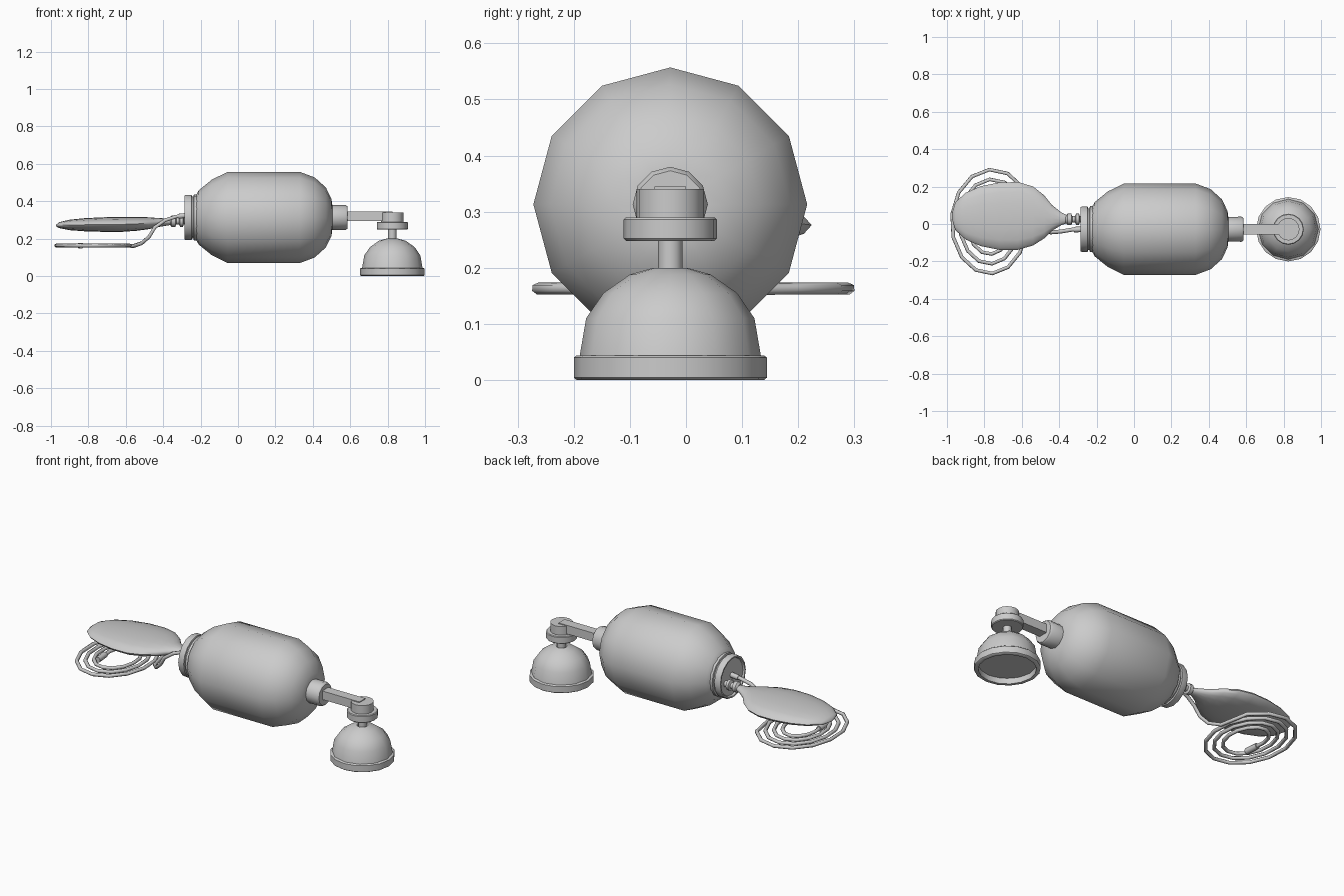
import bpy, bmesh, math
from mathutils import Vector

if "Cube" in bpy.data.objects:
    bpy.data.objects.remove(bpy.data.objects["Cube"])

AY, AZ = -0.028, 0.313   # main axis of the squeeze bag
MX = 0.825               # mask centre


def finish(name, bm, angle=40):
    bmesh.ops.remove_doubles(bm, verts=bm.verts, dist=1e-5)
    bmesh.ops.recalc_face_normals(bm, faces=bm.faces)
    me = bpy.data.meshes.new(name)
    bm.to_mesh(me)
    bm.free()
    ob = bpy.data.objects.new(name, me)
    bpy.context.collection.objects.link(ob)
    bpy.ops.object.select_all(action='DESELECT')
    ob.select_set(True)
    bpy.context.view_layer.objects.active = ob
    bpy.ops.object.shade_smooth_by_angle(angle=math.radians(angle))
    return ob


def skin(name, rings, caps=True, loop=False, angle=40):
    """Join a list of point rings into one surface."""
    bm = bmesh.new()
    vs = [[bm.verts.new(p) for p in r] for r in rings]
    n = len(vs[0])
    pairs = list(zip(vs, vs[1:])) + ([(vs[-1], vs[0])] if loop else [])
    for a, b in pairs:
        for i in range(n):
            j = (i + 1) % n
            bm.faces.new((a[i], a[j], b[j], b[i]))
    if caps and not loop:
        bm.faces.new(vs[0])
        bm.faces.new(vs[-1])
    return finish(name, bm, angle)


def lathe(name, profile, axis, centre, n=12, **kw):
    """Profile is (position along axis, radius)."""
    rings = []
    for t, r in profile:
        ring = []
        for i in range(n):
            a = 2 * math.pi * i / n
            c, s = r * math.cos(a), r * math.sin(a)
            ring.append((t, centre[0] + c, centre[1] + s) if axis == 'x'
                        else (centre[0] + c, centre[1] + s, t))
        rings.append(ring)
    return skin(name, rings, **kw)


def tube(name, pts, radius):
    cu = bpy.data.curves.new(name, 'CURVE')
    cu.dimensions = '3D'
    cu.bevel_depth = radius
    cu.bevel_resolution = 1
    cu.use_fill_caps = True
    sp = cu.splines.new('POLY')
    sp.points.add(len(pts) - 1)
    for p, q in zip(sp.points, pts):
        p.co = (*q, 1)
    sp.use_smooth = True
    ob = bpy.data.objects.new(name, cu)
    bpy.context.collection.objects.link(ob)
    return ob


def box(name, lo, hi):
    bm = bmesh.new()
    bmesh.ops.create_cube(bm, size=1)
    for v in bm.verts:
        v.co = Vector([lo[i] + (v.co[i] + 0.5) * (hi[i] - lo[i]) for i in range(3)])
    return finish(name, bm)


# squeeze bag and its end collars
lathe('squeeze_bag', [(-0.235, 0.10), (-0.21, 0.145), (-0.14, 0.202), (-0.055, 0.244),
                      (0.33, 0.244), (0.41, 0.214), (0.47, 0.16), (0.5, 0.098), (0.505, 0.06)],
      'x', (AY, AZ))
lathe('inlet_collar', [(-0.275, 0.105), (-0.285, 0.11), (-0.285, 0.118), (-0.28, 0.121),
                       (-0.248, 0.121), (-0.246, 0.112), (-0.238, 0.112), (-0.236, 0.123),
                       (-0.215, 0.123)], 'x', (AY, AZ), n=16)
lathe('outlet_collar', [(0.49, 0.066), (0.575, 0.067), (0.585, 0.06)], 'x', (AY, AZ))

# arm and valve head
box('valve_arm', (0.58, AY - 0.028, 0.295), (MX, AY + 0.028, 0.345))
lathe('valve_head', [(0.28, 0.06), (0.34, 0.06)], 'z', (MX, AY), n=16)
lathe('valve_disc', [(0.248, 0.079), (0.252, 0.083), (0.286, 0.083), (0.29, 0.079)],
      'z', (MX, AY), n=16)
lathe('mask_stem', [(0.19, 0.022), (0.255, 0.022)], 'z', (MX, AY))

# hollow face mask with a thick rim
outer = [(0.04, 0.162), (0.11, 0.15), (0.155, 0.119), (0.188, 0.072), (0.2, 0.03)]
inner = [(z - 0.008, r - 0.01) for z, r in reversed(outer)]
lathe('mask_dome', outer + inner, 'z', (MX, AY))
lathe('mask_rim', [(0.0, 0.15), (0.0, 0.167), (0.004, 0.172), (0.04, 0.172),
                   (0.044, 0.167), (0.044, 0.15)], 'z', (MX, AY), n=16, loop=True)

# flat reservoir bag: x, centre y, centre z, half width, half thickness
sections = [(-0.972, 0.042, 0.270, 0.02, 0.005), (-0.955, 0.042, 0.272, 0.075, 0.016),
            (-0.90, 0.042, 0.273, 0.125, 0.028), (-0.82, 0.042, 0.274, 0.16, 0.035),
            (-0.72, 0.042, 0.275, 0.18, 0.039), (-0.62, 0.043, 0.276, 0.181, 0.040),
            (-0.54, 0.043, 0.279, 0.158, 0.037), (-0.48, 0.038, 0.282, 0.115, 0.032),
            (-0.44, 0.033, 0.285, 0.07, 0.026), (-0.39, 0.028, 0.288, 0.035, 0.02),
            (-0.35, 0.025, 0.29, 0.018, 0.016)]
skin('reservoir_bag', [[(x, y + w * math.cos(k * math.pi / 8), z + h * math.sin(k * math.pi / 8))
                        for k in range(16)] for x, y, z, w, h in sections], angle=60)

# reservoir connector
lathe('reservoir_connector', [(-0.365, 0.018), (-0.355, 0.03), (-0.335, 0.03), (-0.33, 0.017),
                              (-0.315, 0.017), (-0.31, 0.03), (-0.295, 0.03), (-0.29, 0.018),
                              (-0.27, 0.018)], 'x', (0.025, 0.293))

# oxygen tube: drops from the collar, then coils inward
path = [(-0.27, -0.028, 0.325), (-0.33, -0.03, 0.318), (-0.39, -0.04, 0.298),
        (-0.445, -0.045, 0.26), (-0.475, -0.04, 0.21), (-0.515, -0.02, 0.175),
        (-0.56, 0.03, 0.16)]
turns, steps = 3.6, 14
for i in range(1, int(turns * steps)):
    u = i / steps
    a = math.radians(15) + 2 * math.pi * u
    path.append((-0.765 + (0.229 - 0.042 * u) * math.cos(a),
                 (0.302 - 0.052 * u) * math.sin(a), 0.163))
tube('oxygen_tube', path, 0.0105)

# plug on the inner end of the tube
e = Vector(path[-1])
d = (e - Vector(path[-2])).normalized()
tube('tube_plug', [e - d * 0.01, e + d * 0.07], 0.017)
tube('tube_socket', [(-0.27, -0.028, 0.325), (-0.32, -0.03, 0.319)], 0.015)
